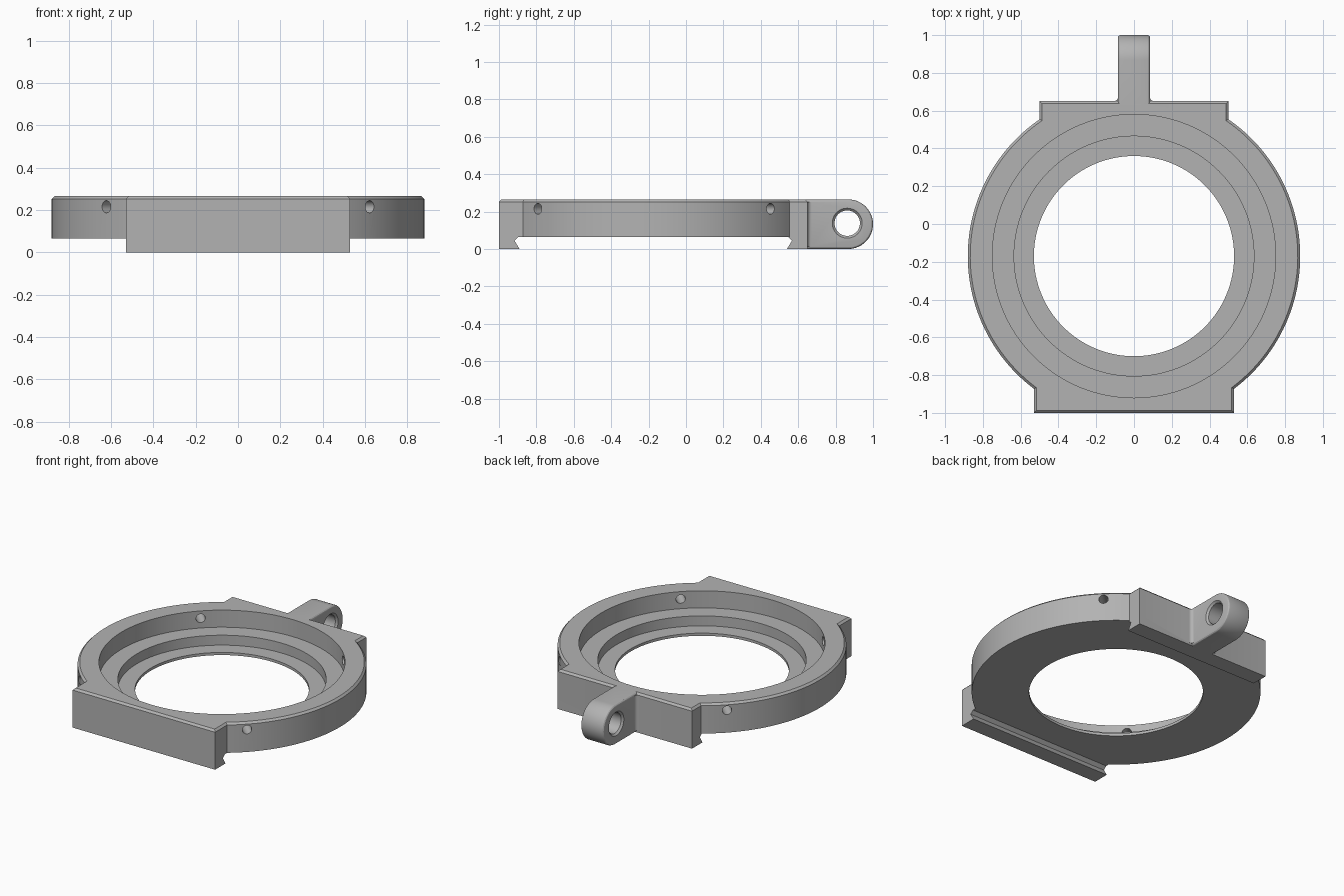
import bpy, bmesh
from math import sin, cos, pi, atan2, radians
from mathutils import Matrix, Vector

if "Cube" in bpy.data.objects:
    bpy.data.objects.remove(bpy.data.objects["Cube"])

CY = -0.17                      # ring centre in y
R = 0.88                        # ring outer radius
BASE, TOP = 0.065, 0.265        # ring underside and top
FRONT_W, BACK_W = 0.53, 0.50    # half widths of the two blocks
LUG_W, LUG_R = 0.085, 0.1325

grey = bpy.data.materials.new("satin grey")
grey.use_nodes = True
grey.diffuse_color = (0.45, 0.45, 0.45, 1)
grey.node_tree.nodes["Principled BSDF"].inputs["Base Color"].default_value = (0.45, 0.45, 0.45, 1)


def finish(bm, name):
    bmesh.ops.recalc_face_normals(bm, faces=bm.faces)
    mesh = bpy.data.meshes.new(name)
    bm.to_mesh(mesh)
    bm.free()
    mesh.materials.append(grey)
    obj = bpy.data.objects.new(name, mesh)
    bpy.context.collection.objects.link(obj)
    return obj


def prism(name, pts, axis, lo, hi, bevel=0, pick=None, segments=1):
    """Extrude a closed profile along x or z, bevelling the picked edges."""
    place = (lambda p, h: (h, p[0], p[1])) if axis == "x" else (lambda p, h: (p[0], p[1], h))
    bm = bmesh.new()
    face = bm.faces.new([bm.verts.new(place(p, lo)) for p in pts])
    ext = bmesh.ops.extrude_face_region(bm, geom=[face])
    verts = [g for g in ext["geom"] if isinstance(g, bmesh.types.BMVert)]
    bmesh.ops.translate(bm, verts=verts, vec=place((0, 0), hi - lo))
    bmesh.ops.recalc_face_normals(bm, faces=bm.faces)
    if bevel:
        edges = [e for e in bm.edges if pick(e.verts[0].co, e.verts[1].co)]
        bmesh.ops.bevel(bm, geom=edges, offset=bevel, segments=segments,
                        profile=0.5, affect="EDGES")
    return finish(bm, name)


def lathe(name, profile, matrix, steps):
    """Solid of revolution about z from (radius, height) pairs, then placed."""
    bm = bmesh.new()
    rings = [[bm.verts.new((r * cos(2 * pi * i / steps), r * sin(2 * pi * i / steps), h))
              for i in range(steps)] for r, h in profile]
    for a, b in zip(rings, rings[1:]):
        for i in range(steps):
            j = (i + 1) % steps
            bm.faces.new((a[i], a[j], b[j], b[i]))
    bm.faces.new(rings[0])
    bm.faces.new(rings[-1])
    bm.transform(matrix)
    return finish(bm, name)


def combine(target, other, operation):
    mod = target.modifiers.new("combine", "BOOLEAN")
    mod.operation = operation
    mod.solver = "EXACT"
    mod.object = other
    bpy.context.view_layer.objects.active = target
    bpy.ops.object.modifier_apply(modifier=mod.name)
    bpy.data.objects.remove(other)


# Ring with front and back blocks, chamfered along the top
def right_side():
    y0, y1 = -(R**2 - FRONT_W**2) ** 0.5, (R**2 - BACK_W**2) ** 0.5
    a0, a1 = atan2(y0, FRONT_W), atan2(y1, BACK_W)
    arc = [a0 + (a1 - a0) * i / 56 for i in range(57)]
    return [(FRONT_W, -1)] + [(R * cos(a), CY + R * sin(a)) for a in arc] + [(BACK_W, 0.65)]


side = right_side()
outline = side + [(-x, y) for x, y in reversed(side)]
body = prism("mounting_ring", outline, "z", BASE, TOP, 0.013,
             lambda a, b: min(a.z, b.z) > TOP - 0.001)

# Undercut feet below the blocks
front_foot = [(-1, 0), (-0.89, 0), (-0.917, 0.045), (-0.895, BASE), (-0.895, 0.1), (-1, 0.1)]
back_foot = [(-y - 0.35, z) for y, z in front_foot]
combine(body, prism("front_foot", front_foot, "x", -FRONT_W, FRONT_W), "UNION")
combine(body, prism("back_foot", back_foot, "x", -BACK_W, BACK_W), "UNION")

# Lug with rounded end and softened rim
ROOT = 0.63
lug_arc = [-pi / 2 + pi * i / 28 for i in range(29)]
lug_profile = [(ROOT, 0)] + [(1 - LUG_R + LUG_R * cos(a), LUG_R + LUG_R * sin(a))
                             for a in lug_arc] + [(ROOT, 2 * LUG_R)]
lug = prism("hinge_lug", lug_profile, "x", -LUG_W, LUG_W, 0.014,
            lambda a, b: abs(a.x - b.x) < 0.001 and max(a.y, b.y) > ROOT + 0.001, 3)
combine(body, lug, "UNION")

# Small fillets where the lug meets the back block
for s in (-1, 1):
    f = 0.022
    curve = [(s * (LUG_W + f - f * sin(a)), 0.65 + f - f * cos(a))
             for a in (pi / 2 * i / 5 for i in range(6))]
    fillet = [(s * (LUG_W - 0.02), 0.64), (s * (LUG_W + f), 0.64)] + curve + [(s * (LUG_W - 0.02), 0.65 + f)]
    combine(body, prism("lug_fillet", fillet, "z", 0.014, TOP - 0.014), "UNION")

# Stepped bore
bore = [(0.53, 0), (0.53, 0.083), (0.635, 0.083), (0.635, 0.15), (0.75, 0.15), (0.75, 0.4)]
combine(body, lathe("bore_cutter", bore, Matrix.Translation((0, CY, 0)), 128), "DIFFERENCE")

# Countersunk pin hole through the lug
pin = [(0.1, -LUG_W - 0.02), (0.068, -LUG_W + 0.012), (0.068, LUG_W - 0.012), (0.1, LUG_W + 0.02)]
pin_place = Matrix.Translation((0, 0.862, 0.138)) @ Matrix.Rotation(pi / 2, 4, "Y")
combine(body, lathe("pin_cutter", pin, pin_place, 48), "DIFFERENCE")

# Four radial screw holes
for k in range(4):
    angle = radians(45 + 90 * k)
    place = (Matrix.Translation((0, CY, 0.215)) @ Matrix.Rotation(angle, 4, "Z")
             @ Matrix.Rotation(pi / 2, 4, "Y"))
    combine(body, lathe("screw_cutter", [(0.029, 0.68), (0.029, 0.95)], place, 24), "DIFFERENCE")

# Smooth the curved walls, keep machined edges crisp
bpy.ops.object.select_all(action="DESELECT")
body.select_set(True)
bpy.context.view_layer.objects.active = body
bpy.ops.object.shade_smooth_by_angle(angle=radians(25))
